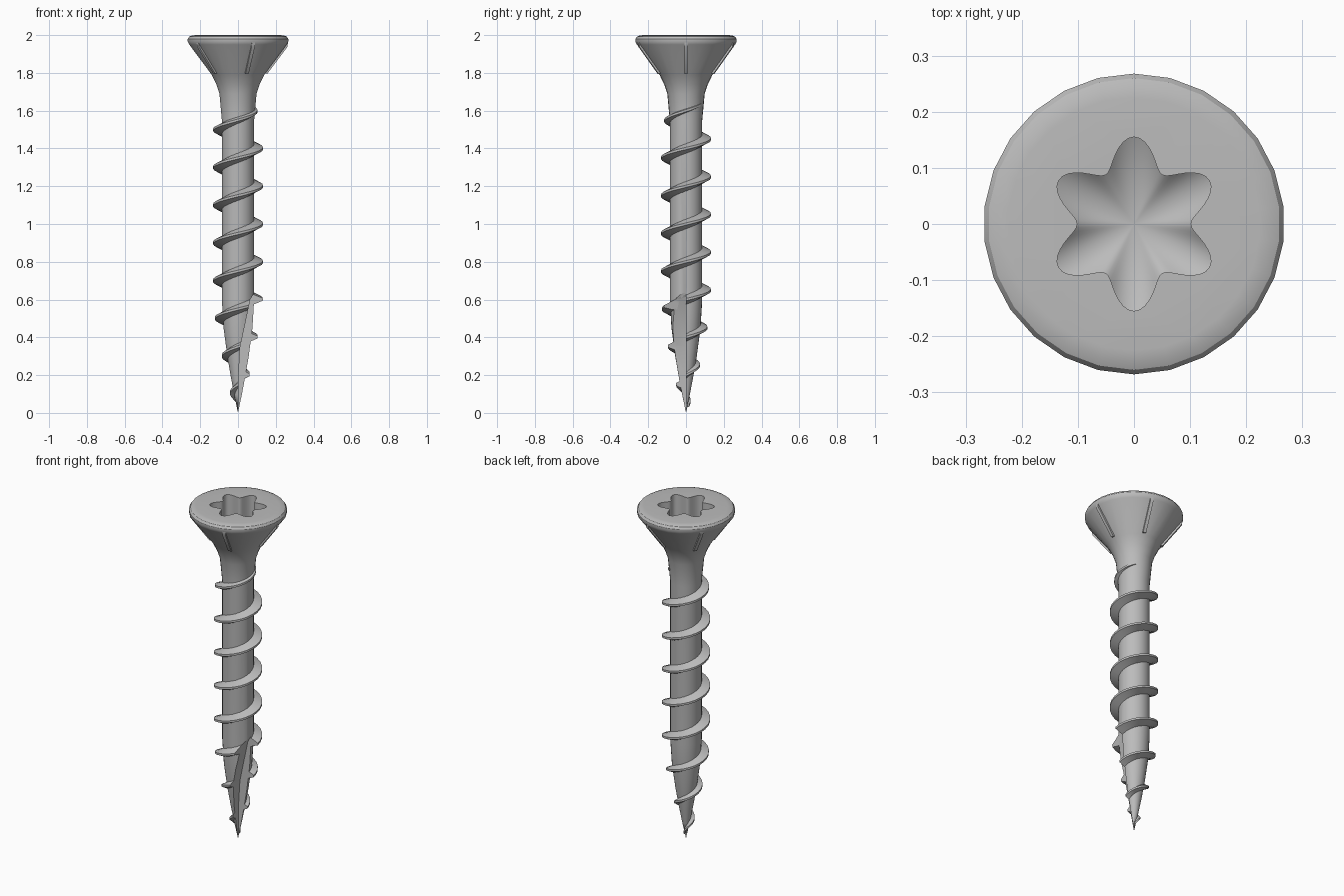
import bpy, bmesh
from math import sin, cos, pi, tau, radians
from mathutils import Matrix

if "Cube" in bpy.data.objects:
    bpy.data.objects.remove(bpy.data.objects["Cube"], do_unlink=True)

SIDES = 26
PITCH = 0.2

steel = bpy.data.materials.new("grey steel")
steel.use_nodes = True
steel.diffuse_color = (0.5, 0.5, 0.5, 1)
steel.node_tree.nodes["Principled BSDF"].inputs["Base Color"].default_value = (0.5, 0.5, 0.5, 1)


def finish(name, bm):
    bmesh.ops.recalc_face_normals(bm, faces=bm.faces)
    mesh = bpy.data.meshes.new(name)
    bm.to_mesh(mesh)
    bm.free()
    mesh.materials.append(steel)
    ob = bpy.data.objects.new(name, mesh)
    bpy.context.collection.objects.link(ob)
    return ob


def bridge(bm, a, b):
    for i in range(len(a)):
        j = (i + 1) % len(a)
        bm.faces.new((a[i], a[j], b[j], b[i]))


def fan(bm, ring, z):
    tip = bm.verts.new((0, 0, z))
    for i in range(len(ring)):
        bm.faces.new((ring[i], ring[(i + 1) % len(ring)], tip))


def prism(name, points, y0, y1, turn=0):
    """Extrude an x-z outline along y, then turn it about z."""
    bm = bmesh.new()
    a, b = ([bm.verts.new((x, y, z)) for x, z in points] for y in (y0, y1))
    bridge(bm, a, b)
    bm.faces.new(a)
    bm.faces.new(b)
    bm.transform(Matrix.Rotation(turn, 4, "Z"))
    return finish(name, bm)


def activate(ob):
    bpy.ops.object.select_all(action="DESELECT")
    ob.select_set(True)
    bpy.context.view_layer.objects.active = ob


def cut(ob, cutter):
    mod = ob.modifiers.new("cut", "BOOLEAN")
    mod.operation = "DIFFERENCE"
    mod.solver = "EXACT"
    mod.object = cutter
    activate(ob)
    bpy.ops.object.modifier_apply(modifier=mod.name)


def lerp(table, z):
    """Radius at height z from (z, radius) pairs."""
    for (z0, r0), (z1, r1) in zip(table, table[1:]):
        if z <= z1:
            return r0 + (r1 - r0) * max(0, (z - z0) / (z1 - z0))
    return table[-1][1]


# Shank and head turned from one profile
core = [(0.1, 0.021), (0.2, 0.04), (0.3, 0.057), (0.45, 0.077), (0.6, 0.086),
        (1.55, 0.086), (1.69, 0.099)]
head = [(1.74, 0.116), (1.79, 0.14), (1.95, 0.26), (1.965, 0.268), (1.98, 0.268),
        (1.992, 0.26), (1.998, 0.245), (2.0, 0.225)]
bm = bmesh.new()
rings = [[bm.verts.new((r * cos(pi / 2 + tau * i / SIDES), r * sin(pi / 2 + tau * i / SIDES), z))
          for i in range(SIDES)] for z, r in core + head]
for low, high in zip(rings, rings[1:]):
    bridge(bm, low, high)
fan(bm, rings[0], 0)
bm.faces.new(rings[-1])
body = finish("shank_and_head", bm)

# Helical thread, fading at the neck and towards the tip
crest = [(0.03, 0.014), (0.11, 0.045), (0.21, 0.064), (0.31, 0.088), (0.41, 0.106),
         (0.51, 0.124), (0.6, 0.132), (1.5, 0.132), (1.56, 0.112), (1.64, 0.094)]
bm = bmesh.new()
sections = []
steps = 24
for k in range(int((1.64 - 0.04) / PITCH * steps) + 1):
    z = 0.04 + k * PITCH / steps
    angle = tau * z / PITCH
    outer = lerp(crest, z)
    root = lerp([(0, 0)] + core, z)
    half = 0.008 + 0.022 * min(1, max(0, outer - root) / 0.045)
    shape = ((root * 0.85, -half), (outer, -0.006), (outer, 0.006), (root * 0.85, half))
    sections.append([bm.verts.new((r * cos(angle), r * sin(angle), max(0.005, z + dz)))
                     for r, dz in shape])
for a, b in zip(sections, sections[1:]):
    bridge(bm, a, b)
bm.faces.new(sections[0])
bm.faces.new(sections[-1])
thread = finish("thread", bm)

# Six-lobed drive recess with a conical floor
bm = bmesh.new()
N = 96
star = []
for z in (2.05, 1.86):
    ring = []
    for i in range(N):
        a = tau * i / N
        r = 0.128 - 0.027 * cos(6 * a)
        ring.append(bm.verts.new((r * cos(a), r * sin(a), z)))
    star.append(ring)
bridge(bm, *star)
bm.faces.new(star[0])
fan(bm, star[1], 1.79)
recess = finish("recess_cutter", bm)
cut(body, recess)

# Cutting flute in one quarter of the tip
flute = prism("flute_cutter", [(0, -0.1), (0.003, 0.2), (0.012, 0.35), (0.065, 0.6),
                               (0.1, 0.66), (0.3, 0.66), (0.3, -0.1)], -0.3, 0.001)
for ob in (body, thread):
    cut(ob, flute)
for cutter in (recess, flute):
    bpy.data.objects.remove(cutter, do_unlink=True)

# Five ribs under the head
ribs = [prism(f"head_rib_{i + 1}", [(0.13, 1.8), (0.155, 1.795), (0.262, 1.938),
                                    (0.264, 1.96), (0.24, 1.96)], -0.009, 0.009, tau * i / 5)
        for i in range(5)]

for ob in [body, thread] + ribs:
    activate(ob)
    bpy.ops.object.shade_smooth_by_angle(angle=radians(32))
